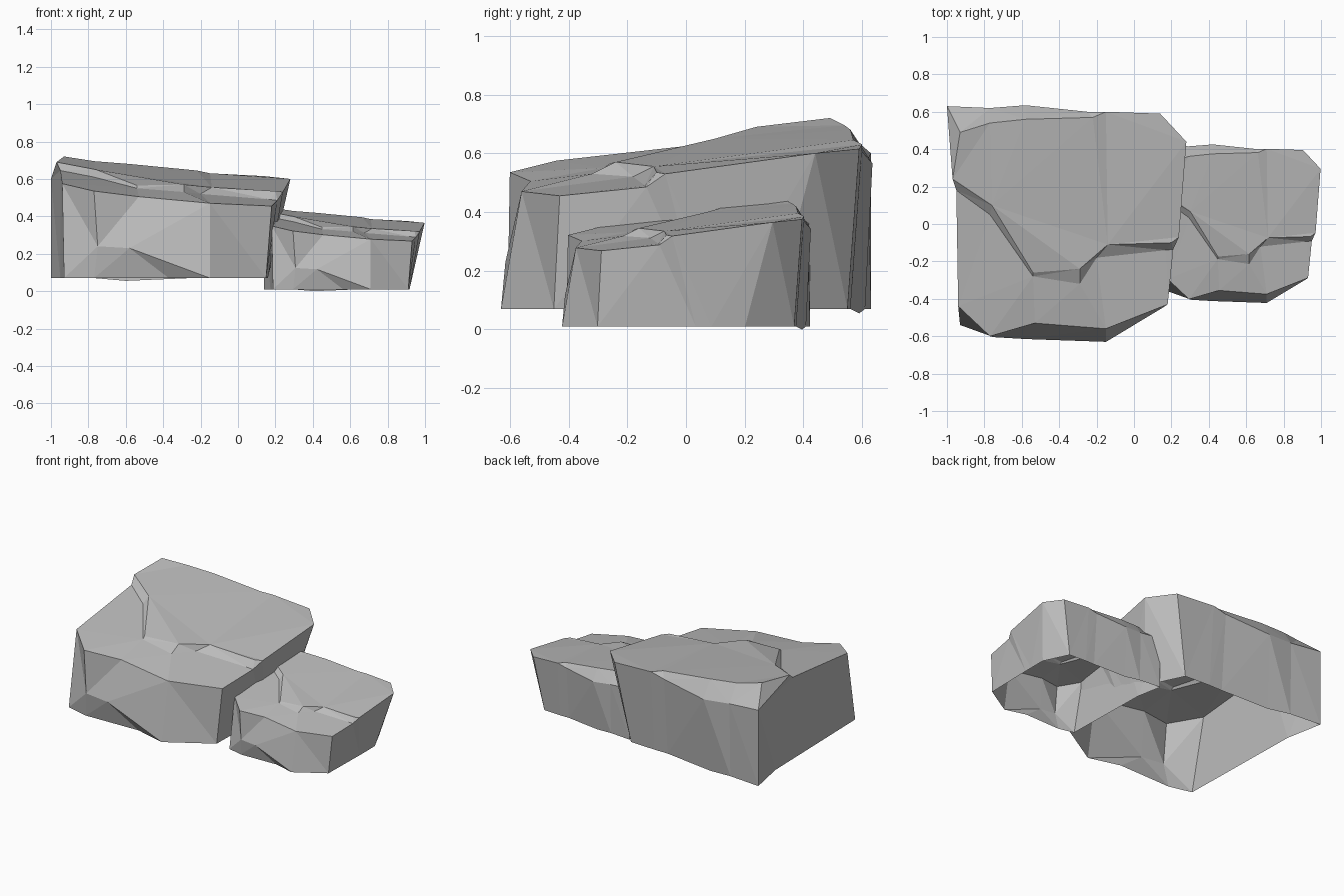
import bpy
import bmesh
from mathutils import Matrix, Vector

if "Cube" in bpy.data.objects:
    bpy.data.objects.remove(bpy.data.objects["Cube"], do_unlink=True)


def make_material(name, colour):
    material = bpy.data.materials.new(name)
    material.use_nodes = True
    material.diffuse_color = colour
    material.node_tree.nodes["Principled BSDF"].inputs["Base Color"].default_value = colour
    return material


stone = make_material("stone grey", (0.5, 0.5, 0.5, 1))

# Upper rim of the walls, counter-clockwise from the left end of the step
RIM = [(-.95, .18, .645), (-.94, -.44, .575), (-.77, -.6, .535), (-.53, -.53, .505),
       (-.15, -.56, .47), (.18, -.43, .455), (.21, -.135, .485), (.24, -.07, .53),
       (.28, .44, .6), (.14, .59, .615), (-.15, .6, .63), (-.25, .6, .605),
       (-.58, .635, .565), (-.77, .62, .58), (-1, .63, .6)]

# Ground outline below each rim point
BASE = [(-.95, .37), (-.93, -.54), (-.77, -.58), (-.37, -.57), (-.15, -.63),
        (.15, -.45), (.16, .05), (.16, .13), (.16, .3), (.04, .55),
        (-.15, .56), (-.25, .56), (-.6, .59), (-.77, .61), (-1, .63)]
GROUND = 0.07

# Step between the raised plate and the front shelf, inner points left to right
STEP_TOP = [(-.76, .1, .65), (-.54, -.26, .565), (-.29, -.24, .57), (-.14, -.11, .555), (.2, -.1, .535)]
STEP_FOOT = [(-.77, .05, .61), (-.54, -.28, .55), (-.29, -.32, .53), (-.2, -.18, .52), (.17, -.14, .49)]
STEP_LEFT = (-.97, .24, .69)

# Back edge of the raised plate, right to left, and the bulge of the front wall
PLATE_BACK = [(-.22, .57, .645), (-.58, .56, .68), (-.77, .54, .695), (-.93, .49, .72)]
BULGE = [(-.75, -.605, .24), (-.58, -.615, .23)]


def build_rock(name, scale, offset):
    bm = bmesh.new()

    def points(coords):
        return [bm.verts.new(c) for c in coords]

    def face(*verts):
        return bm.faces.new(verts)

    def strip(lower, upper):
        for i in range(len(lower) - 1):
            face(lower[i], lower[i + 1], upper[i + 1], upper[i])

    rim = points(RIM)
    base = points((x, y, GROUND) for x, y in BASE)
    base[12].co.z -= 0.015
    left = bm.verts.new(STEP_LEFT)
    step_top = [left] + points(STEP_TOP) + [rim[7]]
    step_foot = [rim[0]] + points(STEP_FOOT) + [rim[6]]
    back = points(PLATE_BACK)
    a, b = points(BULGE)

    # Raised plate and lower shelf
    face(*step_top, *rim[8:11], *back)
    face(*rim[:7], *reversed(step_foot[1:-1]))
    strip(step_foot, step_top)

    # Back bevel and left shoulder
    strip(rim[11:], back)
    face(rim[10], rim[11], back[0])
    face(rim[14], rim[0], left)
    face(rim[14], left, back[3])

    # Side and back walls
    strip(base[:2], rim[:2])
    strip(base[4:] + base[:1], rim[4:] + rim[:1])

    # Bulging front wall with its undercut
    face(rim[1], base[1], a, rim[2])
    face(base[1], base[2], a)
    face(base[2], base[3], b, a)
    face(rim[2], a, rim[3])
    face(rim[3], a, b)
    face(rim[3], b, rim[4])
    face(b, base[4], rim[4])
    face(b, base[3], base[4])

    bmesh.ops.triangulate(bm, faces=bm.faces[:])
    bmesh.ops.recalc_face_normals(bm, faces=bm.faces[:])
    bm.transform(Matrix.Translation(Vector(offset)) @ Matrix.Scale(scale, 4))

    mesh = bpy.data.meshes.new(name)
    bm.to_mesh(mesh)
    bm.free()
    mesh.materials.append(stone)
    rock = bpy.data.objects.new(name, mesh)
    bpy.context.collection.objects.link(rock)
    return rock


build_rock("large_rock", 1, (0, 0, 0))
build_rock("small_rock", 0.67, (.81, 0, -.037))
